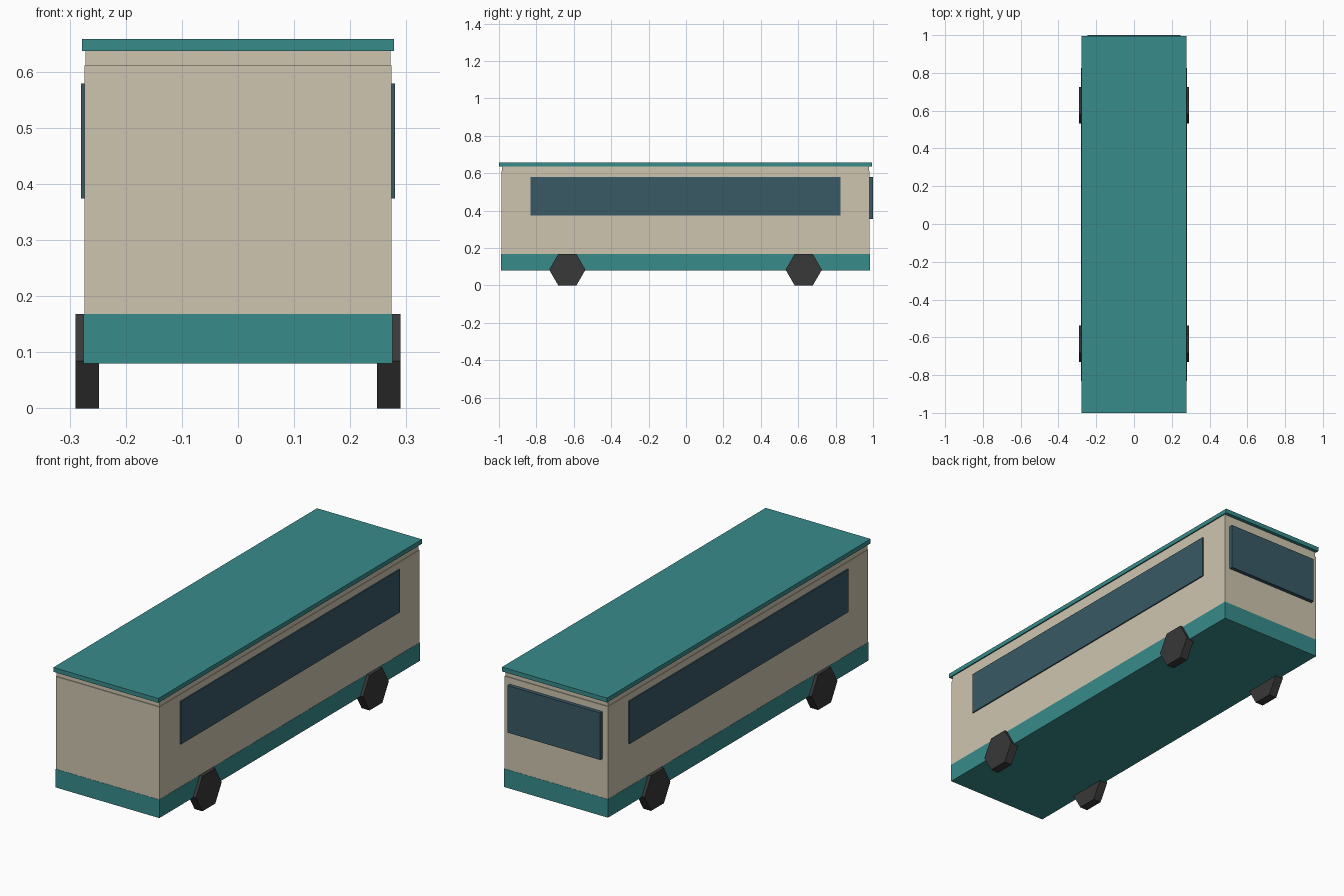
import bpy, bmesh, math
from mathutils import Matrix

if "Cube" in bpy.data.objects:
    bpy.data.objects.remove(bpy.data.objects["Cube"])

YC = -0.0025  # middle of the body along y


def material(name, rgb):
    m = bpy.data.materials.new(name)
    m.diffuse_color = (*rgb, 1)
    m.use_nodes = True
    m.node_tree.nodes["Principled BSDF"].inputs["Base Color"].default_value = m.diffuse_color
    return m


CREAM = material("cream_paint", (0.62, 0.56, 0.43))
TEAL = material("teal_paint", (0.04, 0.26, 0.26))
GLASS = material("dark_glass", (0.04, 0.10, 0.13))
RUBBER = material("rubber", (0.04, 0.04, 0.04))


def finish(name, bm, mat):
    me = bpy.data.meshes.new(name)
    bm.to_mesh(me)
    bm.free()
    me.materials.append(mat)
    ob = bpy.data.objects.new(name, me)
    bpy.context.collection.objects.link(ob)
    return ob


def box(name, x, y, z, mat):
    """Box from (min, max) ranges on each axis."""
    bm = bmesh.new()
    size = [b - a for a, b in (x, y, z)]
    mid = [(a + b) / 2 for a, b in (x, y, z)]
    bmesh.ops.create_cube(bm, size=1, matrix=Matrix.Translation(mid) @ Matrix.Diagonal((*size, 1)))
    return finish(name, bm, mat)


def wheel(name, x, y):
    """Six-sided wheel with a flat side on the ground."""
    apothem = 0.084
    bm = bmesh.new()
    # after turning the axis to x, spin so that corners point along y
    place = (Matrix.Translation((x, y, apothem))
             @ Matrix.Rotation(math.pi / 2, 4, 'Y'))
    r = apothem / math.cos(math.pi / 6)
    bmesh.ops.create_cone(bm, cap_ends=True, segments=6, radius1=r, radius2=r, depth=0.042,
                          matrix=place)
    # make sure the lowest point is a flat side
    if min(v.co.z for v in bm.verts) < -0.001:
        bmesh.ops.rotate(bm, cent=(x, y, apothem), verts=bm.verts,
                         matrix=Matrix.Rotation(math.pi / 6, 3, 'X'))
    return finish(name, bm, RUBBER)


# Body shell, bottom to top
box("skirt", (-0.275, 0.275), (-0.988, 0.983), (0.08, 0.168), TEAL)
box("body", (-0.274, 0.274), (-0.987, 0.982), (0.168, 0.611), CREAM)
box("upper_band", (-0.272, 0.272), (-0.983, 0.978), (0.611, 0.637), CREAM)
box("roof", (-0.278, 0.278), (-1.0, 0.995), (0.637, 0.658), TEAL)

# Windows
box("rear_window", (-0.246, 0.246), (0.982, 1.0), (0.355, 0.58), GLASS)

for side, s in (("left", -1), ("right", 1)):
    box(side + "_window", tuple(sorted((s * 0.273, s * 0.28))),
        (YC - 0.828, YC + 0.828), (0.374, 0.579), GLASS)
    # Wheels
    for end, e in (("front", -1), ("rear", 1)):
        wheel(f"{end}_{side}_wheel", s * 0.269, YC + e * 0.632)
